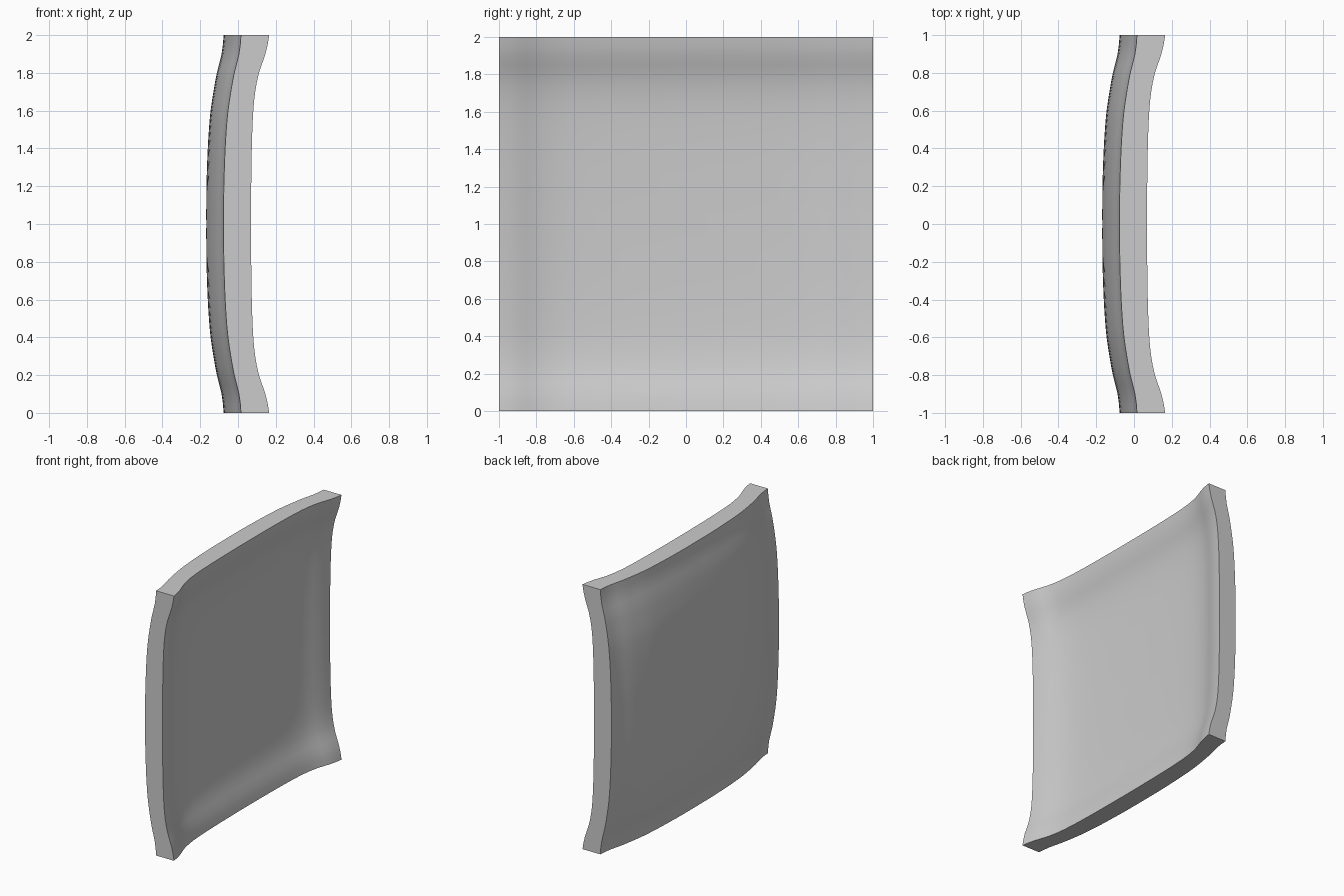
import bpy
import bmesh
import math

if "Cube" in bpy.data.objects:
    bpy.data.objects.remove(bpy.data.objects["Cube"])

SEGMENTS = 40
# Bow of each side, sampled evenly from the middle to the rim
CONVEX = [0, 0, .001, .004, .008, .014, .023, .038, .056, .081, .092]
CONCAVE = [0, 0, .001, .002, .004, .007, .012, .022, .042, .076, .096]


def bow(profile, t):
    """Smooth curve through the profile samples at distance t from the middle."""
    t = min(abs(t), 1) * (len(profile) - 1)
    i = min(int(t), len(profile) - 2)
    u = t - i
    a, b = profile[i], profile[i + 1]
    before = profile[max(i - 1, 0)]
    after = profile[min(i + 2, len(profile) - 1)]
    return 0.5 * (2 * a + (b - before) * u
                  + (2 * before - 5 * a + 4 * b - after) * u ** 2
                  + (3 * a - before - 3 * b + after) * u ** 3)


# Flat square sheet, extruded so that it has two sides and a rim
bm = bmesh.new()
bmesh.ops.create_grid(bm, x_segments=SEGMENTS, y_segments=SEGMENTS, size=1)
back = list(bm.verts)
extruded = bmesh.ops.extrude_face_region(bm, geom=bm.faces[:], use_keep_orig=True)
front = [g for g in extruded["geom"] if isinstance(g, bmesh.types.BMVert)]

# Stand the sheet up and flare its rim: convex on one side, concave on the other
for verts, base, profile in ((back, -0.168, CONVEX), (front, -0.027, CONCAVE)):
    for v in verts:
        y, z = v.co.x, v.co.y
        v.co = (base + bow(profile, y) + bow(profile, z), y, z + 1)
bmesh.ops.recalc_face_normals(bm, faces=bm.faces)

mesh = bpy.data.meshes.new("curved_panel")
bm.to_mesh(mesh)
bm.free()
panel = bpy.data.objects.new("curved_panel", mesh)
bpy.context.collection.objects.link(panel)

# Plain grey finish
grey = bpy.data.materials.new("light_grey")
grey.use_nodes = True
grey.diffuse_color = (0.6, 0.6, 0.6, 1)
grey.node_tree.nodes["Principled BSDF"].inputs["Base Color"].default_value = (0.6, 0.6, 0.6, 1)
mesh.materials.append(grey)

# Smooth faces with a crisp rim
bpy.context.view_layer.objects.active = panel
panel.select_set(True)
bpy.ops.object.shade_smooth_by_angle(angle=math.radians(35))
